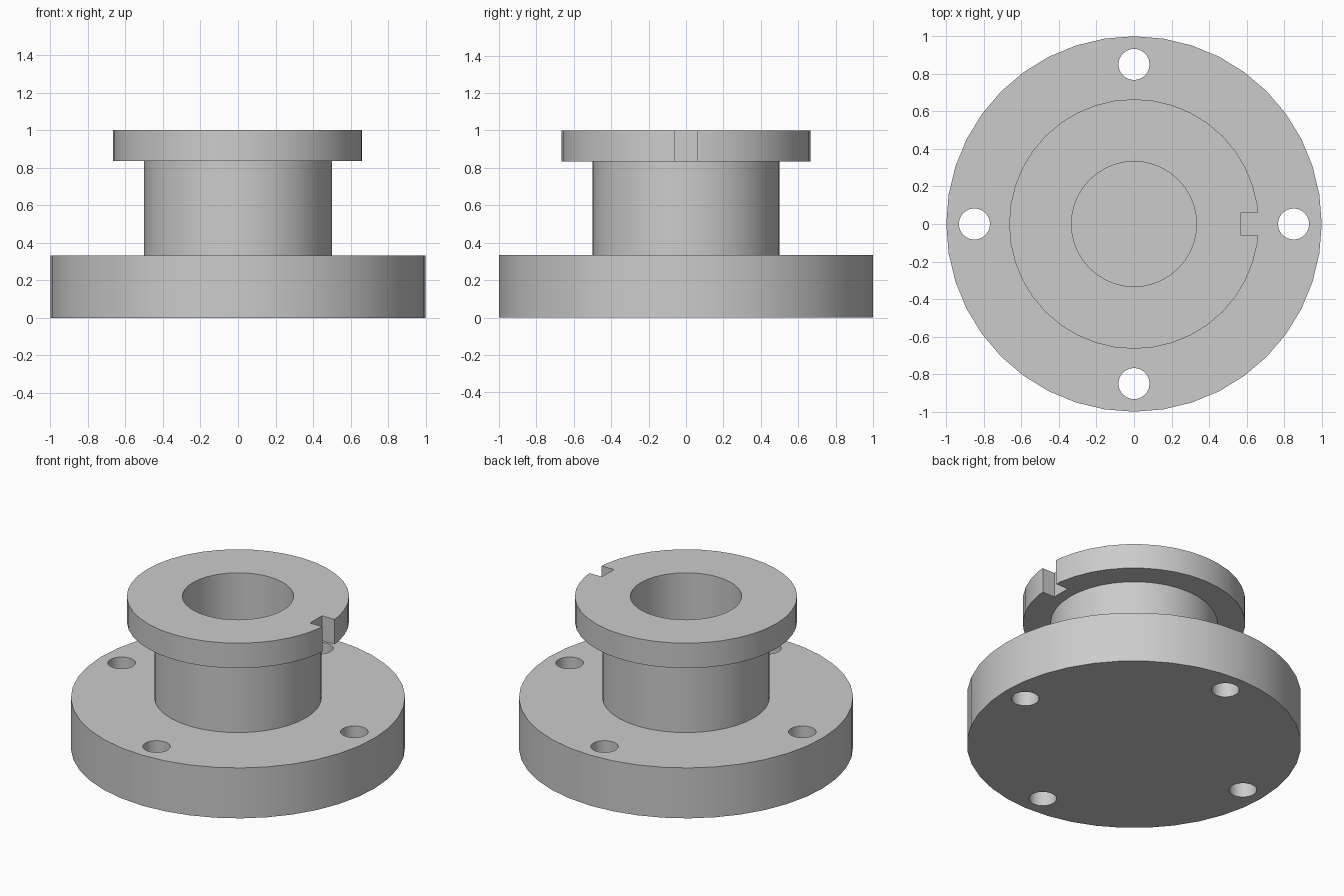
import bpy
import bmesh
import math
from mathutils import Matrix, Vector

if "Cube" in bpy.data.objects:
    bpy.data.objects.remove(bpy.data.objects["Cube"], do_unlink=True)

SIDES = 40
FLANGE_TOP, COLLAR_BOTTOM, TOP = 0.333, 0.835, 1.0
FLANGE_R, HUB_R, COLLAR_R, BORE_R = 1.0, 0.5, 0.665, 0.333
BOLT_CIRCLE_R, BOLT_R = 0.85, 0.083
SLOT_INNER_X, SLOT_WIDTH = 0.57, 0.125

grey = bpy.data.materials.new("machined_grey")
grey.use_nodes = True
grey.diffuse_color = (0.6, 0.6, 0.6, 1)
grey.node_tree.nodes["Principled BSDF"].inputs["Base Color"].default_value = grey.diffuse_color


def add_object(name, bm):
    bmesh.ops.recalc_face_normals(bm, faces=bm.faces)
    mesh = bpy.data.meshes.new(name)
    bm.to_mesh(mesh)
    bm.free()
    mesh.materials.append(grey)
    obj = bpy.data.objects.new(name, mesh)
    bpy.context.collection.objects.link(obj)
    return obj


def lathe(name, profile):
    """Closed solid of revolution; the first and last rings are capped."""
    bm = bmesh.new()
    rings = []
    for r, z in profile:
        angles = [math.tau * i / SIDES for i in range(SIDES)]
        rings.append([bm.verts.new((r * math.cos(a), r * math.sin(a), z)) for a in angles])
    for low, high in zip(rings, rings[1:]):
        for i in range(SIDES):
            j = (i + 1) % SIDES
            bm.faces.new((low[i], low[j], high[j], high[i]))
    bm.faces.new(rings[0])
    bm.faces.new(rings[-1])
    return add_object(name, bm)


# Flange, hub, collar and blind bore as one turned solid
body = lathe("flanged_hub", [
    (FLANGE_R, 0), (FLANGE_R, FLANGE_TOP),
    (HUB_R, FLANGE_TOP), (HUB_R, COLLAR_BOTTOM),
    (COLLAR_R, COLLAR_BOTTOM), (COLLAR_R, TOP),
    (BORE_R, TOP), (BORE_R, FLANGE_TOP),
])

# Four bolt holes through the flange
bm = bmesh.new()
for k in range(4):
    spot = Matrix.Rotation(k * math.pi / 2, 4, 'Z') @ Vector((BOLT_CIRCLE_R, 0, FLANGE_TOP / 2))
    bmesh.ops.create_cone(bm, cap_ends=True, segments=24, radius1=BOLT_R, radius2=BOLT_R,
                          depth=FLANGE_TOP + 0.1, matrix=Matrix.Translation(spot))
bolt_cutter = add_object("bolt_hole_cutter", bm)

# Keyway slot in the +x edge of the collar
bm = bmesh.new()
length = 0.2
bmesh.ops.create_cube(bm, size=1, matrix=Matrix.Translation(
    (SLOT_INNER_X + length / 2, 0, (TOP + COLLAR_BOTTOM) / 2))
    @ Matrix.Diagonal((length, SLOT_WIDTH, 0.3, 1)))
slot_cutter = add_object("keyway_cutter", bm)

# Cut, then shade the finished surface
bpy.context.view_layer.objects.active = body
body.select_set(True)
for cutter in (bolt_cutter, slot_cutter):
    cut = body.modifiers.new(cutter.name, 'BOOLEAN')
    cut.operation = 'DIFFERENCE'
    cut.solver = 'EXACT'
    cut.object = cutter
    bpy.ops.object.modifier_apply(modifier=cut.name)
    bpy.data.objects.remove(cutter, do_unlink=True)
bpy.ops.object.shade_smooth_by_angle(angle=math.radians(30))
